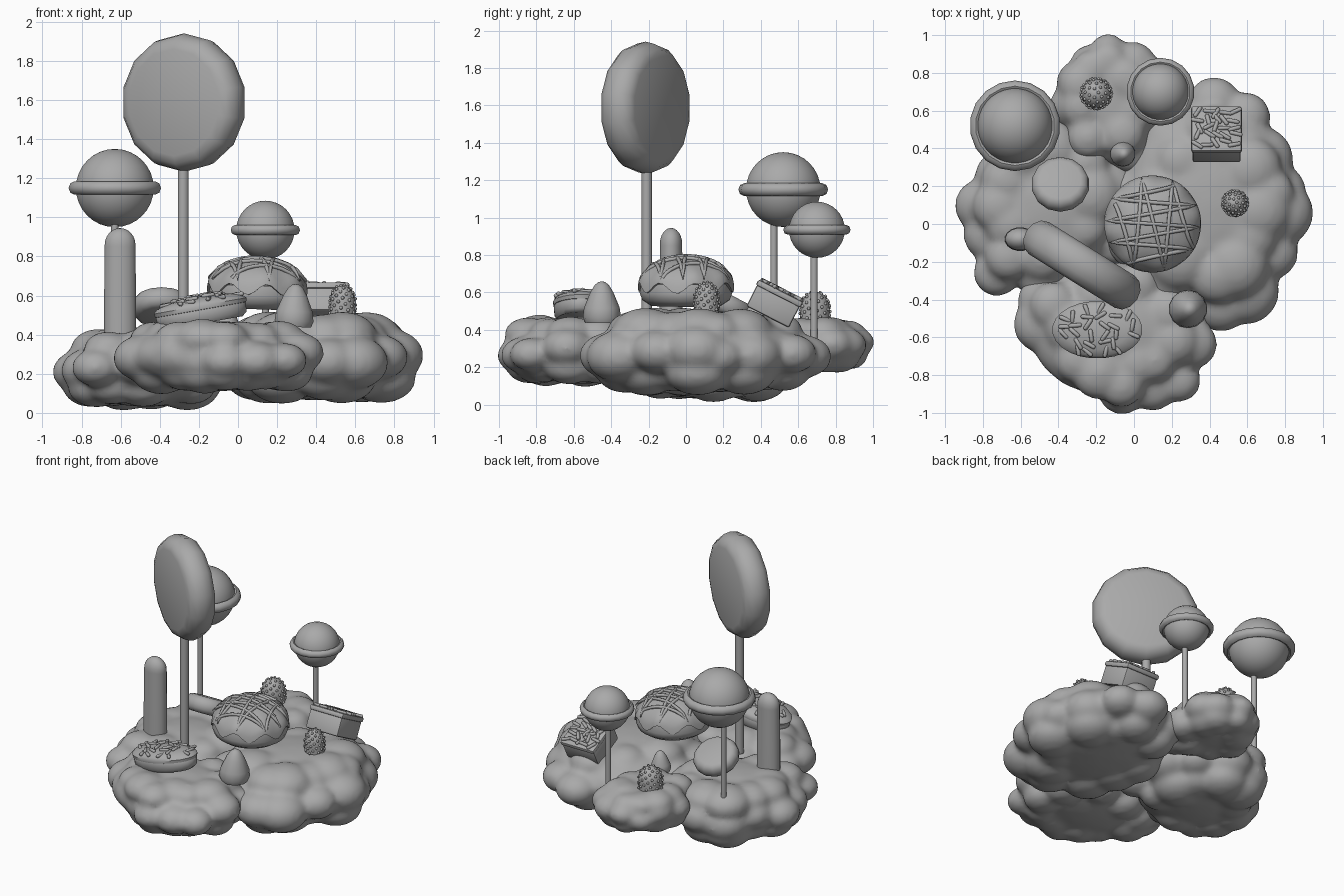
import bpy, bmesh, math, random
from mathutils import Matrix, Vector, Euler

random.seed(4)
cube = bpy.data.objects.get("Cube")
if cube:
    bpy.data.objects.remove(cube, do_unlink=True)

grey = bpy.data.materials.new("plain grey")
grey.use_nodes = True
COLOUR = (0.4, 0.4, 0.4, 1)
grey.diffuse_color = COLOUR
grey.node_tree.nodes["Principled BSDF"].inputs["Base Color"].default_value = COLOUR


def place(loc, rot=(0, 0, 0)):
    return Matrix.Translation(loc) @ Euler([math.radians(a) for a in rot]).to_matrix().to_4x4()


def finish(bm, name, matrix=Matrix(), angle=45):
    bmesh.ops.recalc_face_normals(bm, faces=bm.faces)
    mesh = bpy.data.meshes.new(name)
    bm.to_mesh(mesh)
    bm.free()
    mesh.materials.append(grey)
    obj = bpy.data.objects.new(name, mesh)
    bpy.context.collection.objects.link(obj)
    obj.matrix_world = matrix
    for other in bpy.context.selected_objects:
        other.select_set(False)
    obj.select_set(True)
    bpy.context.view_layer.objects.active = obj
    bpy.ops.object.shade_smooth_by_angle(angle=math.radians(angle))
    return obj


def lathe(name, profile, matrix, sides=24, scale=(1, 1), closed=False, wave=None):
    """Turn (radius, height) points about z; wave shifts heights by angle."""
    bm = bmesh.new()
    rings = []
    for r, z in profile:
        ring = []
        for i in range(sides):
            a = math.tau * (i + 0.5) / sides
            dz = wave(a, z) if wave else 0
            ring.append(bm.verts.new((r * math.cos(a) * scale[0], r * math.sin(a) * scale[1], z + dz)))
        rings.append(ring)
    pairs = list(zip(rings, rings[1:])) + ([(rings[-1], rings[0])] if closed else [])
    for low, high in pairs:
        for i in range(sides):
            j = (i + 1) % sides
            bm.faces.new((low[i], low[j], high[j], high[i]))
    bmesh.ops.remove_doubles(bm, verts=bm.verts, dist=0.0001)
    return finish(bm, name, matrix)


def arc(rx, rz, start, end, steps, cr=0, cz=0):
    angles = [math.radians(start + (end - start) * i / steps) for i in range(steps + 1)]
    return [(cr + rx * math.cos(a), cz + rz * math.sin(a)) for a in angles]


def capsule(bm, matrix, radius, half):
    made = bmesh.ops.create_uvsphere(bm, u_segments=8, v_segments=5, radius=radius)["verts"]
    for v in made:
        v.co.z += math.copysign(half, v.co.z)
    bmesh.ops.transform(bm, matrix=matrix, verts=made)


def stick(name, x, y, bottom, top, r):
    lathe(name, [(0, bottom), (r, bottom), (r, top), (0, top)], place((x, y, 0)), 12)


# Cloud masses: a core, rim lobes, and lobes above and below, fused together
def cloud(name, centre, radii, rim, lobe):
    bm = bmesh.new()
    c = Vector(centre)

    def blob(p, size):
        m = Matrix.Translation(p) @ Matrix.Diagonal((*size, 1))
        bmesh.ops.create_icosphere(bm, subdivisions=3, radius=1, matrix=m)

    blob(c, radii)
    for x, y in rim:
        p = Vector((x, y, c.z))
        r = lobe * random.uniform(0.85, 1.2)
        edge = p + (c - p).normalized() * r
        edge.z += random.uniform(-0.03, 0.02)
        blob(edge, (r, r, r * 0.78))
        for side in (1, -1):
            q = p.lerp(c, random.uniform(0.35, 0.58))
            q.z += side * radii[2] * 0.5
            blob(q, (r, r, r * 0.7))
    obj = finish(bm, name)
    remesh = obj.modifiers.new("fuse", "REMESH")
    remesh.mode = "VOXEL"
    remesh.voxel_size = 0.02
    remesh.use_smooth_shade = True
    soft = obj.modifiers.new("soften", "SMOOTH")
    soft.factor = 0.5
    soft.iterations = 9


cloud("right_cloud", (0.4, 0.1, 0.283), (0.47, 0.56, 0.22),
      [(0.43, 0.78), (0.64, 0.69), (0.8, 0.46), (0.91, 0.2), (0.95, 0.04), (0.84, -0.24),
       (0.66, -0.52), (0.48, -0.57), (0.1, -0.42), (-0.13, -0.15), (-0.15, 0.15), (0.08, 0.6)], 0.155)
cloud("left_cloud", (-0.47, 0.09, 0.23), (0.4, 0.42, 0.2),
      [(-0.8, -0.36), (-0.89, -0.12), (-0.95, 0.1), (-0.82, 0.33), (-0.66, 0.55),
       (-0.42, 0.6), (-0.15, 0.45), (0.02, 0.22), (0.02, -0.15), (-0.5, -0.4)], 0.145)
cloud("front_cloud", (-0.1, -0.56, 0.29), (0.46, 0.36, 0.18),
      [(0.42, -0.4), (0.44, -0.66), (0.33, -0.9), (0.17, -0.97), (-0.05, -1.01), (-0.23, -0.91),
       (-0.42, -0.81), (-0.64, -0.52), (-0.61, -0.36), (-0.3, -0.18), (0.1, -0.15)], 0.135)
cloud("back_cloud", (-0.13, 0.63, 0.32), (0.25, 0.31, 0.13),
      [(-0.14, 1.01), (0.06, 0.95), (0.16, 0.85), (-0.28, 0.94), (-0.39, 0.82),
       (-0.45, 0.62), (-0.32, 0.34), (0.03, 0.28), (0.2, 0.58)], 0.105)

# Ball lollipops with a thick band; the sticks sit a little forward of the balls
for name, x, y, z, r, low, shift in (("large", -0.63, 0.52, 1.15, 0.2, 0.3, 0.05),
                                     ("small", 0.14, 0.7, 0.935, 0.15, 0.3, 0.015)):
    where = place((x, y, z))
    lathe(name + "_lollipop_ball", arc(r, r, -90, 90, 16), where, 32)
    lathe(name + "_lollipop_band", arc(r * 0.15, r * 0.17, 0, 315, 7, cr=r * 1.05), where, 18, closed=True)
    stick(name + "_lollipop_stick", x, y - shift, low, z - r * 0.9, 0.019)


# Round flat sweets
def disc(name, r, half, matrix):
    edge = arc(half * 0.8, half, -90, 90, 6, cr=r - half * 0.8)
    lathe(name, [(0, -half)] + edge + [(0, half)], matrix, 14)


disc("disc_lollipop", 0.354, 0.1, place((-0.276, -0.217, 1.587), (90, 0, -32)))
stick("disc_lollipop_stick", -0.28, -0.21, 0.38, 1.27, 0.029)
disc("flat_sweet", 0.155, 0.055, place((-0.39, 0.21, 0.54), (-27, 0, 0)))

# Upright biscuit finger
lathe("biscuit_finger", [(0, 0.33), (0.083, 0.33), (0.083, 0.6), (0.08, 0.85)]
      + arc(0.08, 0.085, 0, 90, 6, cz=0.86), place((-0.603, -0.08, 0)), 16, scale=(1, 0.76))

# Glazed bun with drizzle
bun_place = place((0.095, 0, 0.53), (0, 2, 0))
lathe("bun", [(0, 0), (0.19, 0), (0.235, 0.03), (0.25, 0.07), (0.24, 0.12), (0, 0.15)], bun_place, 28)
lathe("bun_glaze", [(0.235, 0.1)] + arc(0.257, 0.16, 0, 90, 8, cz=0.1), bun_place, 56,
      wave=lambda a, z: 0.028 * math.sin(8 * a) * max(0, 1 - (z - 0.1) / 0.12))


def drizzle(name, turn, strokes):
    data = bpy.data.curves.new(name, "CURVE")
    data.dimensions = "3D"
    data.bevel_depth = 0.011
    data.bevel_resolution = 1
    data.materials.append(grey)
    points = []
    for k in range(strokes):
        v0, v1 = (-0.2 + 0.4 * (k + d) / strokes for d in (0, 1))
        for i in range(10):
            v = v0 + (v1 - v0) * i / 10
            reach = math.sqrt(0.245 ** 2 - v * v)
            u = reach * (i / 5 - 1) * (-1) ** k
            p = Matrix.Rotation(turn, 3, "Z") @ Vector((u, v, 0))
            p.z = 0.105 + 0.16 * math.sqrt(max(0, 1 - p.length_squared / 0.257 ** 2))
            points.append(p)
    spline = data.splines.new("POLY")
    spline.points.add(len(points) - 1)
    for point, p in zip(spline.points, points):
        point.co = (*p, 1)
    obj = bpy.data.objects.new(name, data)
    bpy.context.collection.objects.link(obj)
    obj.matrix_world = bun_place


drizzle("drizzle_across", 0.05, 7)
drizzle("drizzle_along", 1.65, 5)


# Sprinkles scattered on a jittered grid over a local surface
def sprinkles(name, matrix, half_x, half_y, rows, height, oval=False):
    bm = bmesh.new()
    for i in range(rows):
        for j in range(rows):
            x, y = ((2 * (k + random.uniform(0.25, 0.75)) / rows - 1) for k in (i, j))
            if oval and x * x + y * y > 0.9:
                continue
            spin = Euler((0, math.pi / 2, random.uniform(0, math.pi))).to_matrix().to_4x4()
            p = (x * half_x, y * half_y, height(x, y))
            capsule(bm, Matrix.Translation(p) @ spin, 0.012, 0.024)
    finish(bm, name, matrix)


# Oval iced biscuit
oval_place = place((-0.187, -0.56, 0.508), (0, -10, 0))
lathe("oval_biscuit", [(0, -0.05), (0.85, -0.05), (0.95, -0.03), (0.97, 0.015), (0.9, 0.04), (0, 0.05)],
      oval_place, 24, scale=(0.243, 0.152))
lathe("oval_icing", [(0.9, 0.015), (0.98, 0.02), (1, 0.04), (0.92, 0.058), (0.7, 0.075), (0.35, 0.086), (0, 0.09)],
      oval_place, 24, scale=(0.243, 0.152))
sprinkles("oval_sprinkles", oval_place, 0.22, 0.135, 6, lambda x, y: 0.094 - 0.035 * (x * x + y * y), True)

# Square cake with icing
cake_place = place((0.437, 0.475, 0.545), (-27, 0, 0))
for name, size, z in (("square_cake", (0.255, 0.255, 0.13), -0.02), ("square_icing", (0.268, 0.268, 0.035), 0.055)):
    bm = bmesh.new()
    bmesh.ops.create_cube(bm, size=1, matrix=Matrix.Translation((0, 0, z)) @ Matrix.Diagonal((*size, 1)))
    bmesh.ops.bevel(bm, geom=bm.edges[:], offset=0.012, segments=2, affect="EDGES", profile=0.5)
    finish(bm, name, cake_place)
sprinkles("square_sprinkles", cake_place, 0.115, 0.115, 5, lambda x, y: 0.077)

# Rounded cone drops
for name, where, size in (("front_cone", (0.285, -0.45, 0.44), 1), ("back_cone", (-0.06, 0.37, 0.41), 0.66)):
    shape = [(0, 0), (0.09, 0), (0.102, 0.03), (0.095, 0.08), (0.062, 0.16), (0.038, 0.2), (0.018, 0.216), (0, 0.22)]
    lathe(name, [(r * size, z * size) for r, z in shape], place(where, (0, 3, 0)), 14)

# Truffles studded with beads
for name, where, r in (("right_truffle", (0.535, 0.11, 0.5), 0.066), ("back_truffle", (-0.2, 0.69, 0.45), 0.08)):
    tall = 0.155
    lathe(name, [(0, 0), (r, 0), (r, tall * 0.35)] + arc(r, tall * 0.62, 0, 90, 6, cz=tall * 0.38), place(where), 16)
    bm = bmesh.new()
    for k in range(64):
        h = (k + 0.5) / 64
        a = k * 2.4
        spread = r * (1 if h < 0.4 else math.sqrt(1 - ((h - 0.4) / 0.6) ** 2))
        capsule(bm, place((spread * math.cos(a), spread * math.sin(a), h * tall)), 0.009, 0)
    finish(bm, name + "_beads", place(where))
